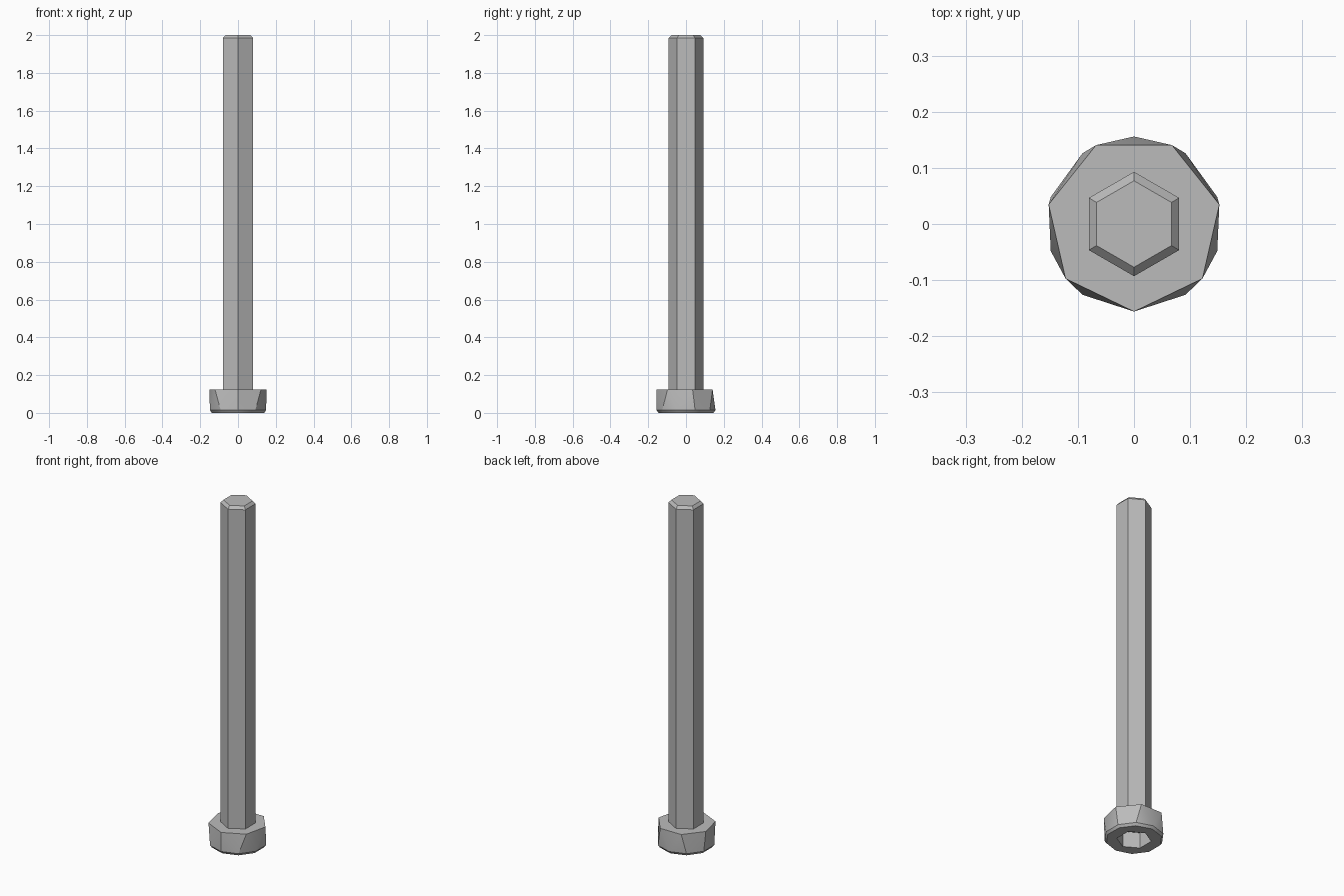
import bpy, bmesh
from math import cos, sin, pi

if "Cube" in bpy.data.objects:
    bpy.data.objects.remove(bpy.data.objects["Cube"], do_unlink=True)

HEAD_TOP = 0.125
SOCKET_DEPTH = 0.09

steel = bpy.data.materials.new("plain grey steel")
steel.use_nodes = True
GREY = (0.5, 0.5, 0.5, 1)
steel.diffuse_color = GREY
steel.node_tree.nodes["Principled BSDF"].inputs["Base Color"].default_value = GREY


def ring(bm, sides, radius, z):
    """Regular polygon of vertices with one corner towards the front."""
    angles = [-pi / 2 + 2 * pi * i / sides for i in range(sides)]
    return [bm.verts.new((radius * cos(a), radius * sin(a), z)) for a in angles]


def skin(bm, low, high):
    """Quads between two rings with the same number of corners."""
    n = len(low)
    for i in range(n):
        j = (i + 1) % n
        bm.faces.new((low[i], low[j], high[j], high[i]))


def finish(bm, name):
    bmesh.ops.recalc_face_normals(bm, faces=bm.faces)
    mesh = bpy.data.meshes.new(name)
    bm.to_mesh(mesh)
    bm.free()
    mesh.materials.append(steel)
    obj = bpy.data.objects.new(name, mesh)
    bpy.context.collection.objects.link(obj)
    bpy.ops.object.select_all(action='DESELECT')
    obj.select_set(True)
    bpy.context.view_layer.objects.active = obj
    bpy.ops.object.shade_smooth_by_angle(angle=pi / 6)


# Hexagonal shaft with a chamfered tip
bm = bmesh.new()
rings = [ring(bm, 6, r, z) for r, z in
         ((0.093, HEAD_TOP), (0.093, 1.984), (0.077, 2.0))]
for low, high in zip(rings, rings[1:]):
    skin(bm, low, high)
bm.faces.new(rings[0])
bm.faces.new(rings[-1])
finish(bm, "shaft")

# Faceted head: seven-sided top blended into a ten-sided chamfered base
bm = bmesh.new()
ring(bm, 7, 0.156, HEAD_TOP)
ring(bm, 10, 0.156, 0.014)
ring(bm, 10, 0.146, 0)
bmesh.ops.convex_hull(bm, input=bm.verts)
base = [f for f in bm.faces if all(v.co.z < 0.001 for v in f.verts)]
bmesh.ops.delete(bm, geom=base, context='FACES')
rim = [e for e in bm.edges if e.is_boundary]

# Hexagonal socket sunk into the underside
mouth = ring(bm, 6, 0.09, 0)
floor = ring(bm, 6, 0.09, SOCKET_DEPTH)
skin(bm, mouth, floor)
bm.faces.new(floor)
lip = [bm.edges.get((mouth[i - 1], mouth[i])) for i in range(6)]
bmesh.ops.triangle_fill(bm, edges=rim + lip, use_beauty=True)
finish(bm, "head")
